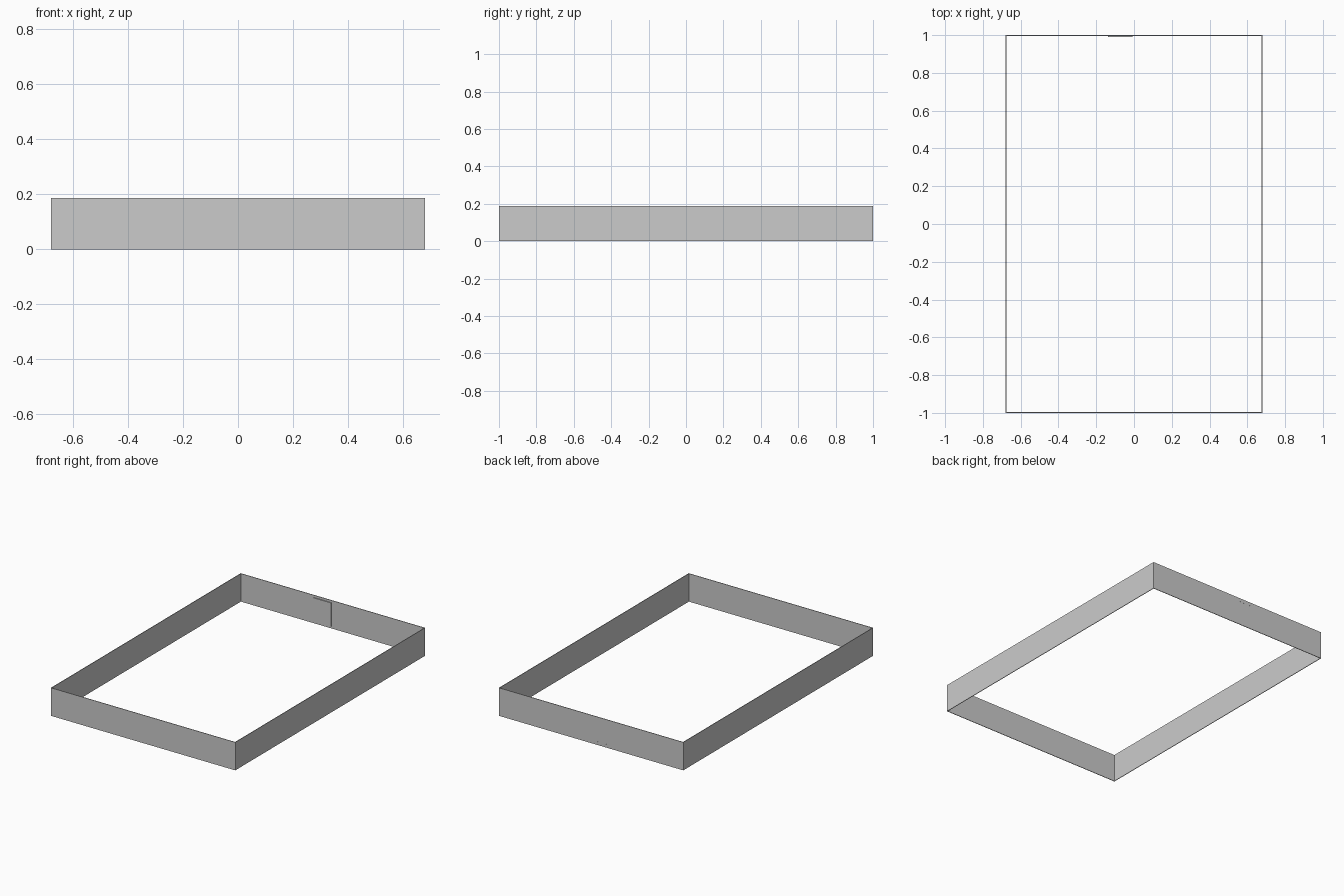
import bpy

if "Cube" in bpy.data.objects:
    bpy.data.objects.remove(bpy.data.objects["Cube"])

HX, HY, H, T = 0.68, 1.0, 0.187, 0.004


def box(name, x, y, z):
    """Box from (min, max) ranges on each axis."""
    bpy.ops.mesh.primitive_cube_add(
        size=1, location=[(r[0] + r[1]) / 2 for r in (x, y, z)])
    ob = bpy.context.object
    ob.name = name
    ob.scale = [r[1] - r[0] for r in (x, y, z)]
    bpy.ops.object.transform_apply(location=False, rotation=False, scale=True)
    return ob


# thin perimeter walls, open above and below
for side, name in ((-1, "left"), (1, "right")):
    box(name + "_wall", sorted((side * HX, side * (HX - T))), (-HY, HY), (0, H))
box("front_wall", (-HX + T, HX - T), (-HY, -HY + T), (0, H))

# back wall built around the hatch opening
X0, X1, Z0, Z1 = -0.125, -0.02, 0.022, 0.163
back = (HY - T, HY)
box("back_wall_left", (-HX + T, X0), back, (0, H))
box("back_wall_right", (X1, HX - T), back, (0, H))
box("back_wall_sill", (X0, X1), back, (0, Z0))
box("back_wall_lintel", (X0, X1), back, (Z1, H))

# hatch plug filling the opening and the larger cover plate inside
box("hatch_plug", (X0, X1), (HY - T, HY - 0.0005), (Z0, Z1))
box("hatch_cover", (-0.138, -0.008), (HY - 0.010, HY - T), (0.013, 0.172))
